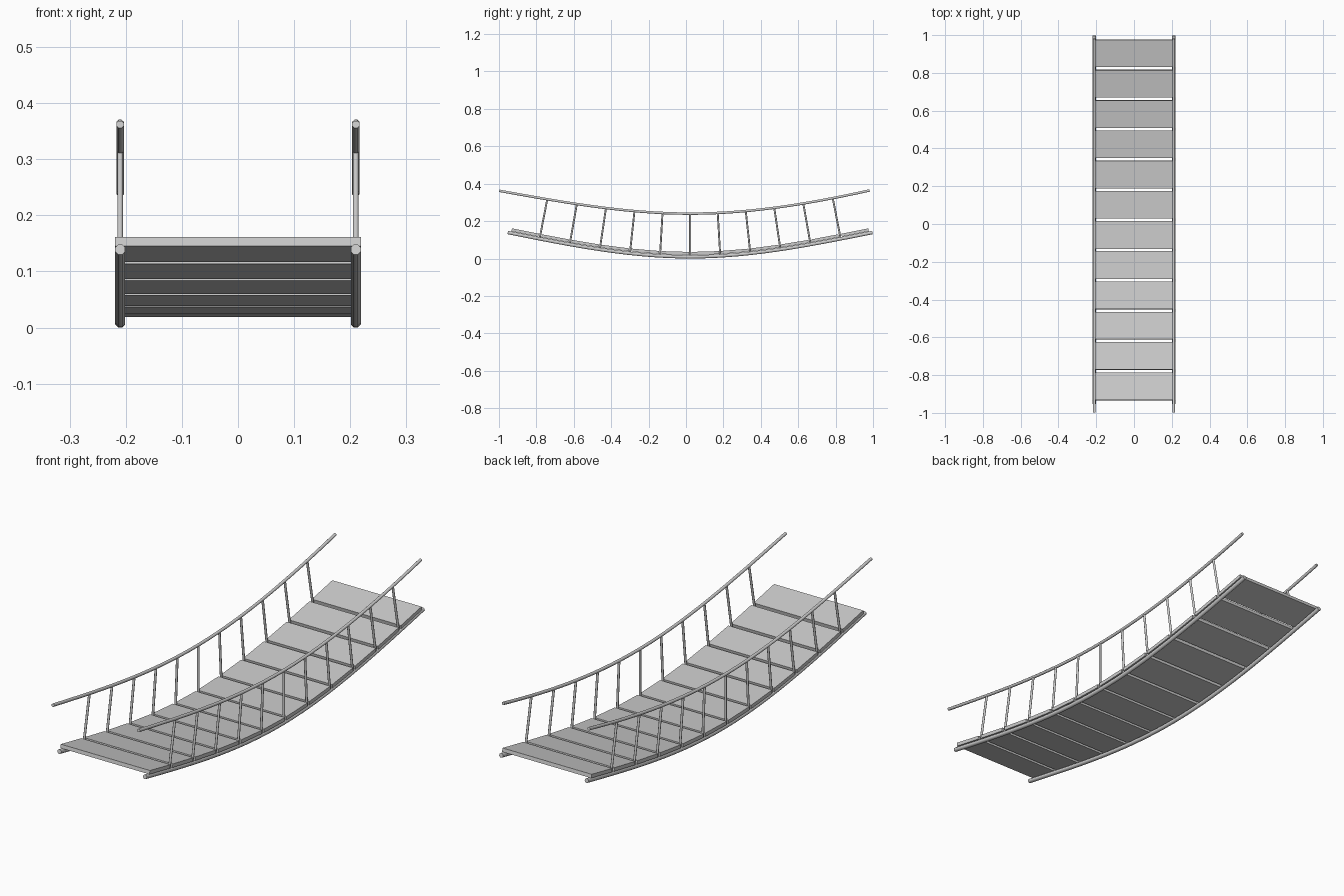
import bpy
import bmesh
import math
from mathutils import Matrix, Vector
from mathutils.geometry import interpolate_bezier

cube = bpy.data.objects.get("Cube")
if cube:
    bpy.data.objects.remove(cube, do_unlink=True)

grey = bpy.data.materials.new("plain grey")
grey.use_nodes = True
colour = (0.6, 0.6, 0.6, 1)
grey.diffuse_color = colour
grey.node_tree.nodes["Principled BSDF"].inputs["Base Color"].default_value = colour

MID_Y = 0.022        # lowest point of the sag
SIDE_X = 0.21        # distance of the ropes from the middle
PITCH = 0.161        # plank spacing
ROPE_R, RAIL_R, POST_R = 0.009, 0.0065, 0.005
PLANK_SIZE = (0.438, 0.147, 0.016)


def half_sag(low, end_d, end_z, slope, sign):
    """Half of a sagging line, from its lowest point to one end."""
    reach = end_d * 0.34
    pts = [(0, low), (reach, low), (end_d - reach, end_z - slope * reach), (end_d, end_z)]
    a, b, c, d = [Vector((0, MID_Y + sign * y, z)) for y, z in pts]
    return interpolate_bezier(a, b, c, d, 16)


def sag(low, back, front):
    return half_sag(low, *front, -1)[::-1] + half_sag(low, *back, 1)[1:]


def at(path, y):
    """Point on a path at a given y."""
    for p, q in zip(path, path[1:]):
        if p.y <= y <= q.y:
            return p.lerp(q, (y - p.y) / (q.y - p.y))
    return path[-1].copy()


def normal(path, y, span):
    """Upward normal of the chord around y."""
    t = at(path, y + span / 2) - at(path, y - span / 2)
    return Vector((0, -t.z, t.y)).normalized()


def add_mesh(name, bm):
    mesh = bpy.data.meshes.new(name)
    bmesh.ops.recalc_face_normals(bm, faces=bm.faces)
    bm.to_mesh(mesh)
    bm.free()
    mesh.materials.append(grey)
    ob = bpy.data.objects.new(name, mesh)
    bpy.context.collection.objects.link(ob)
    return ob


def tube(name, path, radius, x, sides=8):
    """Round bar swept along a path in the side plane."""
    bm = bmesh.new()
    rings = []
    for i, p in enumerate(path):
        t = path[min(i + 1, len(path) - 1)] - path[max(i - 1, 0)]
        up = Vector((0, -t.z, t.y)).normalized()
        ring = []
        for k in range(sides):
            a = math.tau * (k + 0.5) / sides
            offset = Vector((math.cos(a), 0, 0)) + up * math.sin(a)
            ring.append(bm.verts.new(p + Vector((x, 0, 0)) + offset * radius / math.cos(math.pi / sides)))
        rings.append(ring)
    for r, s in zip(rings, rings[1:]):
        for k in range(sides):
            n = (k + 1) % sides
            bm.faces.new((r[k], r[n], s[n], s[k]))
    bm.faces.new(rings[0])
    bm.faces.new(rings[-1])
    ob = add_mesh(name, bm)
    bpy.ops.object.select_all(action="DESELECT")
    ob.select_set(True)
    bpy.context.view_layer.objects.active = ob
    bpy.ops.object.shade_smooth_by_angle(angle=math.radians(50))


rope = sag(ROPE_R, (0.975, 0.139, 0.2), (0.975, 0.139, 0.2))
rail = sag(0.24, (0.96, 0.364, 0.22), (1.02, 0.362, 0.18))

# Deck planks resting on the ropes
for i in range(12):
    y = MID_Y + (i - 5.5) * PITCH
    length = PLANK_SIZE[1]
    up = normal(rope, y, length)
    middle = (at(rope, y - length / 2) + at(rope, y + length / 2)) / 2
    middle += up * (ROPE_R + 0.001 + PLANK_SIZE[2] / 2)
    tilt = math.atan2(-up.y, up.z)
    bm = bmesh.new()
    bmesh.ops.create_cube(bm, size=1, matrix=Matrix.Translation(middle)
                          @ Matrix.Rotation(tilt, 4, "X")
                          @ Matrix.Diagonal((*PLANK_SIZE, 1)))
    add_mesh(f"plank_{i + 1}", bm)

# Ropes, handrails and posts on both sides
for side, x in (("left", SIDE_X), ("right", -SIDE_X)):
    tube(f"{side}_deck_rope", rope, ROPE_R, x)
    tube(f"{side}_handrail", rail, RAIL_R, x)
    for i in range(11):
        y = MID_Y + (i - 5) * PITCH
        foot = at(rope, y)
        up = normal(rope, y, PITCH)
        top = foot.copy()
        while top.z < at(rail, top.y).z:
            top += up * 0.001
        # Posts are upright, so sweep them from foot to top
        tube(f"{side}_post_{i + 1}", [foot, top], POST_R, x)
